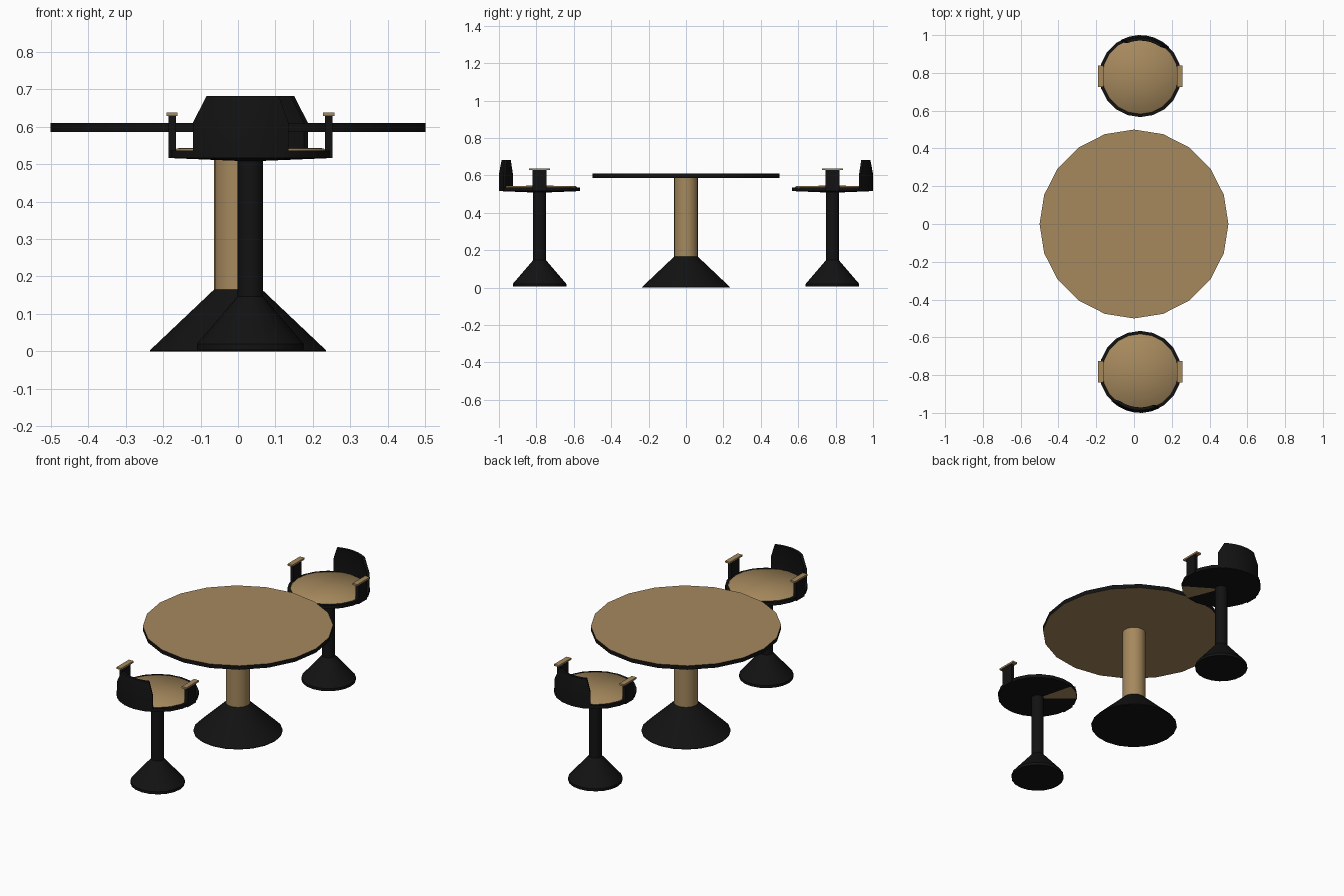
import bpy, bmesh
from math import sin, cos, pi, radians, atan2, degrees

cube = bpy.data.objects.get("Cube")
if cube:
    bpy.data.objects.remove(cube)


def material(name, rgb):
    m = bpy.data.materials.new(name)
    m.use_nodes = True
    colour = (*rgb, 1)
    m.diffuse_color = colour
    m.node_tree.nodes["Principled BSDF"].inputs["Base Color"].default_value = colour
    return m


WOOD = material("tan wood", (0.38, 0.25, 0.11))
BLACK = material("black metal", (0.006, 0.006, 0.006))
SIDES = 20


def finish(name, bm, mats, smooth=None):
    bmesh.ops.recalc_face_normals(bm, faces=bm.faces)
    mesh = bpy.data.meshes.new(name)
    bm.to_mesh(mesh)
    bm.free()
    for m in mats:
        mesh.materials.append(m)
    ob = bpy.data.objects.new(name, mesh)
    bpy.context.collection.objects.link(ob)
    if smooth:
        bpy.ops.object.select_all(action="DESELECT")
        ob.select_set(True)
        bpy.context.view_layer.objects.active = ob
        bpy.ops.object.shade_smooth_by_angle(angle=radians(smooth))
    return ob


def lathe(name, profile, mats, centre=(0, 0), smooth=35, rule=None):
    """Spin (radius, height) points; zero radius closes to a tip."""
    bm = bmesh.new()
    rings = []
    for r, z in profile:
        count = SIDES if r else 1
        rings.append([bm.verts.new((r * cos(2 * pi * i / SIDES),
                                    r * sin(2 * pi * i / SIDES), z)) for i in range(count)])
    for a, b in zip(rings, rings[1:]):
        for i in range(SIDES):
            j = (i + 1) % SIDES
            quad = [a[i % len(a)], a[j % len(a)], b[j % len(b)], b[i % len(b)]]
            bm.faces.new(list(dict.fromkeys(quad)))
    bm.normal_update()
    bmesh.ops.recalc_face_normals(bm, faces=bm.faces)
    if rule:
        for f in bm.faces:
            f.material_index = rule(f)
    bmesh.ops.translate(bm, verts=bm.verts, vec=(*centre, 0))
    return finish(name, bm, mats, smooth)


def box(name, size, loc, mat):
    bm = bmesh.new()
    bmesh.ops.create_cube(bm, size=1)
    bmesh.ops.scale(bm, verts=bm.verts, vec=size)
    bmesh.ops.translate(bm, verts=bm.verts, vec=loc)
    return finish(name, bm, [mat])


def backrest(name, centre, turn):
    """Curved panel following the seat rim, leaning in and narrowing at the top."""
    bm = bmesh.new()
    levels = [(0.217, 0.517, 1), (0.217, 0.61, 1), (0.203, 0.682, 0.78)]
    steps = 6
    grid = []
    for k in range(steps + 1):
        loop = []
        for thick, rows in ((0, levels), (0.015, levels[::-1])):
            for r, z, narrow in rows:
                a = radians(-45 + 73 * k / steps) * narrow - pi / 2 + turn
                loop.append(bm.verts.new((centre[0] + (r - thick) * cos(a),
                                          centre[1] + (r - thick) * sin(a), z)))
        grid.append(loop)
    n = len(grid[0])
    for a, b in zip(grid, grid[1:]):
        for i in range(n):
            j = (i + 1) % n
            bm.faces.new((a[i], a[j], b[j], b[i]))
    for end in (grid[0], grid[-1]):
        bm.faces.new(end[:2] + end[4:])
        bm.faces.new(end[1:5])
    return finish(name, bm, [BLACK], 30)


# Table
lathe("table_top", [(0, 0.586), (0.5, 0.586), (0.5, 0.609), (0, 0.609)], [WOOD, BLACK],
      rule=lambda f: int(abs(f.normal.z) < 0.5))
lathe("table_column", [(0.064, 0.16), (0.064, 0.587)], [WOOD])
lathe("table_base", [(0, 0), (0.235, 0), (0.235, 0.003), (0.064, 0.165), (0, 0.165)], [BLACK])

# Chairs, each turned with its back away from the table
for label, side, turn in (("front", -1, 0), ("back", 1, pi)):
    c = (0.033, side * 0.783)

    def underside(f):
        # a wedge of the seat underside is bare wood
        p = f.calc_center_median()
        angle = degrees(atan2(p.y, p.x) - turn) % 360
        return int(f.normal.z < -0.5 and 108 < angle < 144)

    lathe(label + "_chair_base", [(0, 0.005), (0.143, 0.005), (0.143, 0.02),
                                  (0.034, 0.147), (0, 0.147)], [BLACK], c)
    lathe(label + "_chair_column", [(0.034, 0.14), (0.034, 0.512)], [BLACK], c)
    lathe(label + "_seat_shell", [(0, 0.507), (0.217, 0.516), (0.217, 0.536), (0.2, 0.536)],
          [BLACK, WOOD], c, rule=underside)
    lathe(label + "_seat_cushion", [(0.203, 0.534), (0.196, 0.542), (0, 0.546)], [WOOD], c,
          smooth=80)
    backrest(label + "_backrest", c, turn)
    for hand, s in (("right", -1), ("left", 1)):
        x = c[0] + s * 0.209
        box(f"{label}_chair_{hand}_arm_post", (0.02, 0.074, 0.114), (x, c[1], 0.573), BLACK)
        box(f"{label}_chair_{hand}_arm_pad", (0.03, 0.114, 0.01), (x, c[1], 0.633), WOOD)
